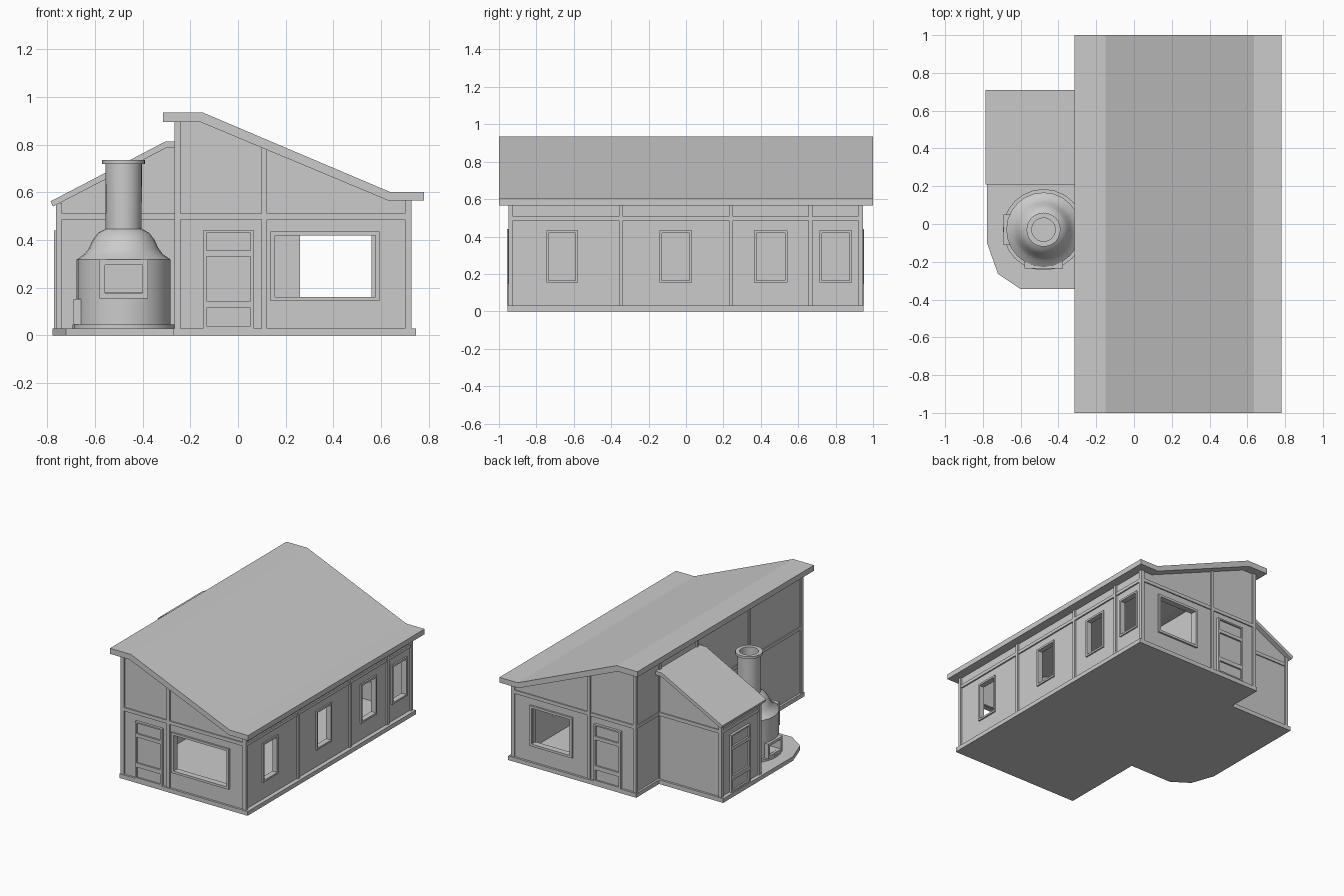
import bpy, bmesh, math
from mathutils import Vector

if "Cube" in bpy.data.objects:
    bpy.data.objects.remove(bpy.data.objects["Cube"])


def finish(name, bm):
    bmesh.ops.recalc_face_normals(bm, faces=bm.faces)
    me = bpy.data.meshes.new(name)
    bm.to_mesh(me)
    bm.free()
    ob = bpy.data.objects.new(name, me)
    bpy.context.collection.objects.link(ob)
    return ob


def boxes(name, items):
    """One object from boxes given as (x0, x1, y0, y1, z0, z1)."""
    bm = bmesh.new()
    for b in items:
        vs = bmesh.ops.create_cube(bm, size=1)["verts"]
        for v in vs:
            for i in range(3):
                v.co[i] = b[2 * i] if v.co[i] < 0 else b[2 * i + 1]
    return finish(name, bm)


def prism(name, pts, lo, hi, axis="y"):
    """Extrude an outline: xz outline along y, or xy outline along z."""
    bm = bmesh.new()
    co = [(a, lo, b) if axis == "y" else (a, b, lo) for a, b in pts]
    face = bm.faces.new([bm.verts.new(c) for c in co])
    geo = bmesh.ops.extrude_face_region(bm, geom=[face])["geom"]
    d = Vector((0, hi - lo, 0)) if axis == "y" else Vector((0, 0, hi - lo))
    bmesh.ops.translate(bm, vec=d, verts=[g for g in geo if isinstance(g, bmesh.types.BMVert)])
    return finish(name, bm)


def cut(ob, cutter):
    m = ob.modifiers.new("cut", "BOOLEAN")
    m.operation = "DIFFERENCE"
    m.solver = "EXACT"
    m.object = cutter
    cutter.hide_render = True
    cutter.hide_viewport = True


def on_wall(along, a0, a1, d0, d1, z0, z1):
    """Box on a wall running along x or y, with depth range d0..d1."""
    d0, d1 = min(d0, d1), max(d0, d1)
    return (a0, a1, d0, d1, z0, z1) if along == "x" else (d0, d1, a0, a1, z0, z1)


def frame(name, along, a0, a1, z0, z1, w, d0, d1):
    return boxes(name, [
        on_wall(along, a0, a0 + w, d0, d1, z0, z1),
        on_wall(along, a1 - w, a1, d0, d1, z0, z1),
        on_wall(along, a0 + w, a1 - w, d0, d1, z0, z0 + w),
        on_wall(along, a0 + w, a1 - w, d0, d1, z1 - w, z1)])


def door(name, along, c, d, out):
    """Door on a wall face at depth d, facing the direction out (+1 or -1)."""
    items = [on_wall(along, c - .1, c + .1, d - out * .01, d + out * .006, .03, .44)]
    face = d + out * .018
    for s in (-1, 1):
        a = c + s * .1
        items.append(on_wall(along, a - .007, a + .007, d, face, .03, .44))
    for z0, z1 in ((.03, .04), (.115, .145), (.33, .355), (.43, .44)):
        items.append(on_wall(along, c - .093, c + .093, d, face, z0, z1))
    return boxes(name, items)


def under(x):
    """Height of the main roof underside."""
    t = min(1, max(0, (x + .16) / .79))
    return .895 - .33 * t


# Foundation slab with the oven terrace
prism("foundation", [(.745, -.955), (.745, .95), (-.27, .95), (-.27, .69), (-.778, .69),
                     (-.778, -.10), (-.72, -.265), (-.60, -.345), (-.27, -.345),
                     (-.27, -.955)], 0, .03, "z")

# Main walls, hollow, with window openings
walls = prism("main_walls", [(-.255, .02), (.715, .02), (.715, .57), (.63, .57),
                             (-.16, .90), (-.255, .90)], -.94, .935)
room = prism("room_cutter", [(-.225, .03), (.685, .03), (.685, .60), (.63, .60),
                             (-.16, .93), (-.225, .93)], -.905, .90)
side_windows = [(-.735, -.59), (-.13, .02), (.375, .53), (.725, .875)]
holes = boxes("window_cutter",
              [(.155, .575, -1, -.85, .16, .42), (.26, .56, .85, 1, .16, .42)]
              + [(.66, .76, a, b, .165, .42) for a, b in side_windows])
cut(walls, room)
cut(walls, holes)

# Window frames
frame("front_window_frame", "x", .137, .593, .145, .435, .017, -.953, -.92)
frame("back_window_frame", "x", .242, .578, .145, .435, .017, .915, .948)
for i, (a, b) in enumerate(side_windows):
    frame(f"side_window_frame_{i + 1}", "y", a - .012, b + .012, .153, .432, .013, .70, .725)

# Main roof
prism("main_roof", [(-.315, .935), (-.15, .935), (.635, .602), (.78, .602), (.78, .565),
                    (.63, .565), (-.16, .895), (-.315, .895)], -1, 1)

# Timber posts and beams of the main house
timbers = []
for d0, d1 in ((-.95, -.925), (.92, .945)):
    for a0, a1 in ((-.265, -.24), (.098, .122), (.70, .727)):
        timbers.append((a0, a1, d0, d1, .03, under(a1) + .008))
    timbers.append((-.265, .727, d0 + .002, d1 - .002, .485, .51))
for d0, d1, top in ((.70, .727, .575), (-.265, -.24, .90)):
    for y in (-.348, .24, .665):
        timbers.append((d0, d1, y - .011, y + .011, .03, top))
    timbers.append((d0 + .002, d1 - .002, -.945, .94, .485, .508))
boxes("main_timbers", timbers)

# Side annex: body, roof and timbers
prism("annex_walls", [(-.752, .02), (-.26, .02), (-.26, .79), (-.30, .79), (-.752, .557)],
      .245, .675)
prism("annex_roof", [(-.785, .562), (-.305, .812), (-.25, .812), (-.25, .786), (-.30, .786),
                     (-.775, .54)], .21, .71)
annex = []
for y0, y1 in ((.235, .258), (.662, .685)):
    annex.append((-.762, -.738, y0, y1, .03, .555))
    annex.append((-.76, -.26, y0 + .002, y1 - .002, .485, .51))
annex.append((-.76, -.74, .237, .683, .485, .51))
boxes("annex_timbers", annex)

# Doors
door("front_door", "x", -.04, -.94, -1)
door("back_door", "x", -.04, .935, 1)
door("annex_door", "y", .475, -.752, -1)

# Round oven with hollow chimney
OX, OY = -.479, -.03
profile = [(0, .025), (.215, .025), (.215, .045), (.197, .045), (.197, .318), (.165, .34),
           (.145, .366), (.13, .40), (.107, .43), (.075, .447), (.077, .718), (.09, .718),
           (.09, .735), (.062, .735), (.062, .50), (0, .50)]
bm = bmesh.new()
vs = [bm.verts.new((OX + r, OY, z)) for r, z in profile]
es = [bm.edges.new(p) for p in zip(vs, vs[1:])]
bmesh.ops.spin(bm, geom=vs + es, cent=(OX, OY, 0), axis=(0, 0, 1), angle=2 * math.pi, steps=24)
bmesh.ops.remove_doubles(bm, verts=bm.verts, dist=1e-4)
oven = finish("oven", bm)
bpy.context.view_layer.objects.active = oven
oven.select_set(True)
bpy.ops.object.shade_smooth_by_angle(angle=math.radians(32))
cut(oven, boxes("oven_cutter", [(OX - .08, OX + .08, -.30, -.10, .18, .295),
                                (-.75, -.58, OY - .06, OY + .06, .065, .135)]))

# Oven mouth surrounds
frame("oven_mouth", "x", OX - .102, OX + .102, .155, .318, .023, -.235, -.185)
frame("firebox_mouth", "y", OY - .08, OY + .08, .046, .153, .018, -.69, -.645)
